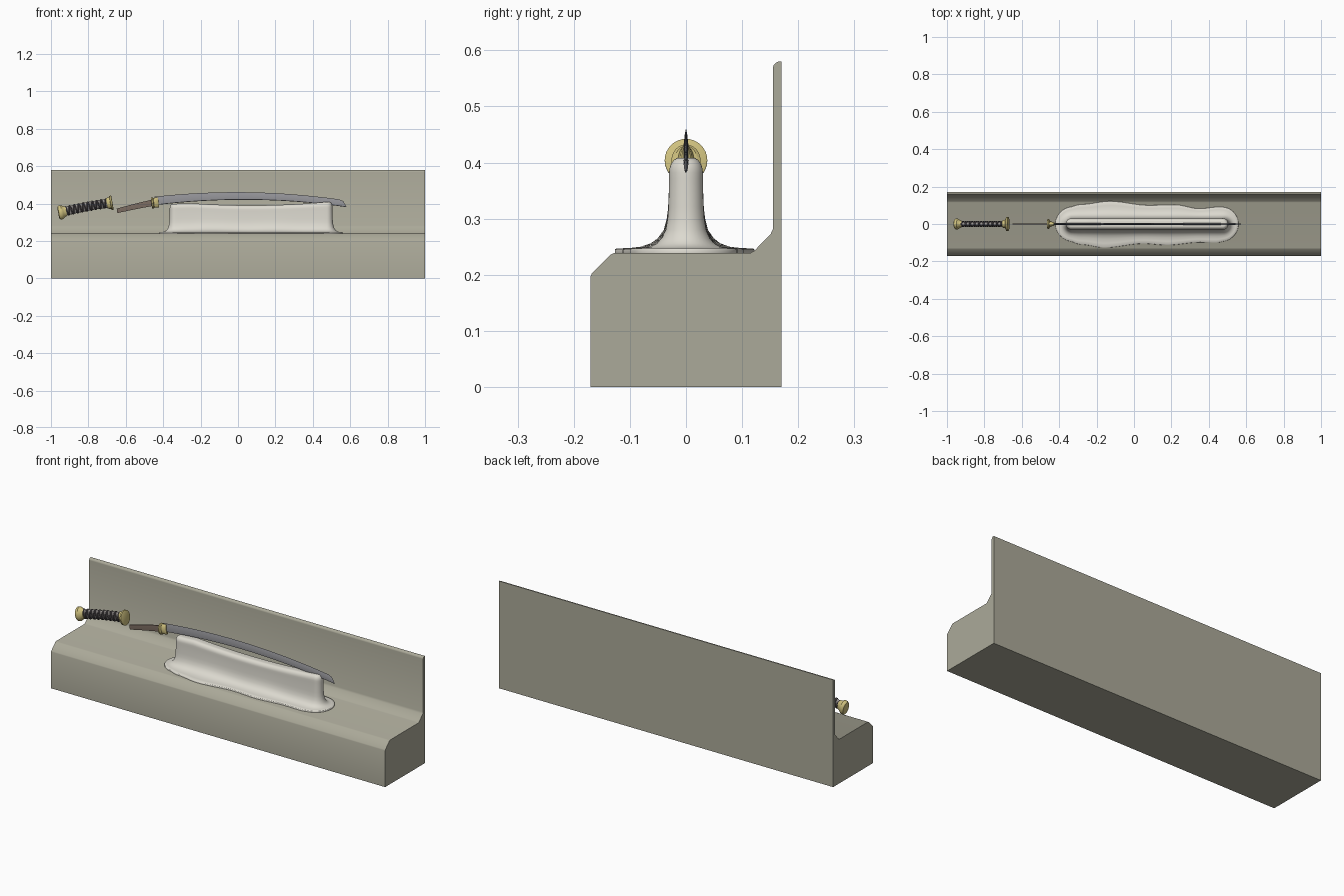
import bpy, math
from math import sin, cos, pi, radians

if "Cube" in bpy.data.objects:
    bpy.data.objects.remove(bpy.data.objects["Cube"])


def mat(name, c):
    m = bpy.data.materials.new(name)
    m.diffuse_color = (*c, 1)
    m.use_nodes = True
    m.node_tree.nodes["Principled BSDF"].inputs["Base Color"].default_value = m.diffuse_color
    return m


STONE = mat("stone", (0.41, 0.40, 0.32))
CLOTH = mat("pale_cloth", (0.72, 0.70, 0.63))
STEEL = mat("steel", (0.30, 0.30, 0.32))
TANG = mat("aged_iron", (0.20, 0.15, 0.12))
GOLD = mat("gold", (0.62, 0.53, 0.21))
CORE = mat("handle_skin", (0.30, 0.28, 0.27))
WRAP = mat("dark_wrap", (0.08, 0.07, 0.075))


def make(name, verts, faces, m, angle=35):
    me = bpy.data.meshes.new(name)
    me.from_pydata(verts, [], faces)
    ob = bpy.data.objects.new(name, me)
    bpy.context.collection.objects.link(ob)
    me.materials.append(m)
    bpy.ops.object.select_all(action='DESELECT')
    bpy.context.view_layer.objects.active = ob
    ob.select_set(True)
    bpy.ops.object.mode_set(mode='EDIT')
    bpy.ops.mesh.select_all(action='SELECT')
    bpy.ops.mesh.normals_make_consistent(inside=False)
    bpy.ops.object.mode_set(mode='OBJECT')
    bpy.ops.object.shade_smooth_by_angle(angle=radians(angle))
    return ob


def loft(name, rings, m, caps=True, angle=35):
    n = len(rings[0])
    verts = [p for r in rings for p in r]
    faces = [(i * n + j, i * n + (j + 1) % n, (i + 1) * n + (j + 1) % n, (i + 1) * n + j)
             for i in range(len(rings) - 1) for j in range(n)]
    if caps:
        faces += [tuple(range(n)), tuple(range(len(verts) - n, len(verts)))]
    return make(name, verts, faces, m, angle)


def interp(table, x):
    if x <= table[0][0]:
        return table[0][1]
    for (a, u), (b, v) in zip(table, table[1:]):
        if x <= b:
            t = (x - a) / (b - a)
            t = t * t * (3 - 2 * t)
            return u + (v - u) * t
    return table[-1][1]


# Base plinth with chamfered front and thin back wall
prof = [(-0.17, 0), (0.17, 0), (0.17, 0.58)]
prof += [(0.167 - 0.012 * sin(a), 0.568 + 0.012 * cos(a)) for a in [i * pi / 12 for i in range(7)]]
prof += [(0.155, 0.282), (0.151, 0.273), (0.122, 0.243), (0.115, 0.239), (-0.128, 0.239), (-0.134, 0.236),
         (-0.168, 0.202), (-0.17, 0.197)]
loft("plinth", [[(x, y, z) for y, z in prof] for x in (-1, 1)], STONE)

# Draped stand: stadium plan, flaring into an uneven skirt
BACK = [(-0.37, 0.055), (-0.28, 0.075), (-0.13, 0.092), (0.08, 0.07), (0.22, 0.073), (0.35, 0.052), (0.46, 0.062), (0.53, 0.05)]
FRONT = [(-0.37, 0.055), (-0.28, 0.08), (-0.16, 0.097), (0.05, 0.075), (0.18, 0.083), (0.35, 0.068), (0.44, 0.07), (0.53, 0.05)]
X0, X1, R, ARC, SIDE = -0.335, 0.475, 0.03, 9, 48
plan = [(X1, i * pi / 2 / ARC) for i in range(ARC + 1)]
plan += [(X1 + (X0 - X1) * i / SIDE, pi / 2) for i in range(1, SIDE)]
plan += [(X0, pi / 2 + i * pi / 2 / ARC) for i in range(ARC + 1)]
plan += [(x, -a) for x, a in reversed(plan[1:-1])]


def ring(z, off, flare):
    out = []
    for cx, a in plan:
        nx, ny = cos(a), sin(a)
        reach = interp(BACK if ny >= 0 else FRONT, cx + R * nx)
        d = R + off + flare * reach
        dip = 0.019 * max(0, 1 - ((cx - 0.07) / 0.41) ** 2) - 0.003
        dip += 0.010 * max(0, (-0.25 - cx) / 0.085)
        out.append((cx + d * nx, d * ny, z - dip * min(1, max(0, (z - 0.30) / 0.1))))
    return out


levels = [(0.239, 0, 1), (0.245, 0, 1), (0.247, 0, 0.97), (0.2475, 0, 0.75), (0.250, 0, 0.52), (0.256, 0, 0.34),
          (0.265, 0, 0.21), (0.28, 0, 0.10), (0.30, 0, 0.045), (0.32, 0, 0.02), (0.37, 0, 0)]
levels += [(0.38 + 0.026 * sin(a), -0.018 * (1 - cos(a)), 0) for a in [i * pi / 12 for i in range(7)]]
rings = [ring(*l) for l in levels]
n = len(plan)
verts = [p for r in rings for p in r]
faces = [(i * n + j, i * n + (j + 1) % n, (i + 1) * n + (j + 1) % n, (i + 1) * n + j)
         for i in range(len(rings) - 1) for j in range(n)]
t = len(verts) - n
faces += [(t, t + 1, t + n - 1)]
faces += [(t + i, t + i + 1, t + n - i - 1, t + n - i) for i in range(1, n // 2 - 1)]
faces += [(t + n // 2 - 1, t + n // 2, t + n // 2 + 1), tuple(range(n))]
make("draped_stand", verts, faces, CLOTH, 60)


# Curved blade: flat back below, ridge, sharp edge above
def back_z(x):
    return 0.42 - 0.13 * (x - 0.03) ** 2


rings = []
for i in range(49):
    x = -0.44 + 1.02 * i / 48
    h = 0.045 - 0.010 * i / 48
    k = 1.0
    if x > 0.53:
        k = max(0.04, math.sqrt(max(0, 1 - ((x - 0.53) / 0.05) ** 2)))
    z, s = back_z(x), 0.26 * (x - 0.03)
    sec = [(0, 0), (0.0030 * k, 0.0015), (0.0042 * k, 0.30 * h * k), (0.0022 * k, 0.75 * h * k), (0, h * k)]
    sec += [(-y, u) for y, u in reversed(sec[1:-1])]
    rings.append([(x + s * u, y, z + u) for y, u in sec])
loft("blade", rings, STEEL, angle=20)

# Tang
rings = []
for i in range(13):
    x = -0.645 + 0.2 * i / 12
    h, z = 0.024 + 0.010 * i / 12, back_z(x) - 0.012 + 0.010 * i / 12
    rings.append([(x - 0.15 * u, y, z + u) for y, u in
                  ((-0.003, 0), (0.003, 0), (0.004, h * 0.5), (0.003, h), (-0.003, h), (-0.004, h * 0.5))])
loft("tang", rings, TANG, angle=20)


# Turned fittings following a sloping axis; sections are (x, half width, half height)
def grip_axis(x):
    return 0.353 + 0.19 * (x + 0.945) + 0.25 * (x + 0.945) * (-0.68 - x), 0.18


def collar_axis(x):
    return 0.405 + 0.13 * (x + 0.44), 0.13


def fitting(name, axis, secs, m, sides=32):
    rs = []
    for x, ry, rz in secs:
        z, s = axis(x)
        rs.append([(x - s * rz * sin(a), ry * cos(a), z + rz * sin(a))
                   for a in [2 * pi * j / sides for j in range(sides)]])
    loft(name, rs, m)


fitting("pommel", grip_axis, [(-0.961, 0.016, 0.024), (-0.958, 0.025, 0.033), (-0.952, 0.029, 0.037),
                              (-0.942, 0.029, 0.037), (-0.935, 0.024, 0.032), (-0.926, 0.018, 0.027),
                              (-0.918, 0.017, 0.026)], GOLD)
fitting("guard", grip_axis, [(-0.683, 0.034, 0.034), (-0.681, 0.038, 0.038), (-0.673, 0.038, 0.038),
                             (-0.671, 0.034, 0.034)], GOLD)
fitting("grip_ferrule", grip_axis, [(-0.702, 0.018, 0.026), (-0.70, 0.020, 0.028), (-0.692, 0.022, 0.030),
                                    (-0.682, 0.026, 0.032)], GOLD)
fitting("grip_core", grip_axis, [(-0.925 + 0.23 * i / 12, 0.012, 0.023) for i in range(13)], CORE)
fitting("collar_rim", collar_axis, [(-0.463, 0.022, 0.026), (-0.461, 0.026, 0.029), (-0.454, 0.026, 0.029),
                                    (-0.450, 0.020, 0.026)], GOLD)
fitting("collar_sleeve", collar_axis, [(-0.453, 0.015, 0.026), (-0.445, 0.013, 0.026),
                                       (-0.428, 0.010, 0.027), (-0.425, 0.007, 0.026)], GOLD)

# Crossed cord wrapping on the grip
for side, d in (("left", 1), ("right", -1)):
    cu = bpy.data.curves.new("grip_wrap_" + side, 'CURVE')
    cu.dimensions = '3D'
    cu.bevel_depth, cu.bevel_resolution, cu.use_fill_caps = 0.0042, 1, True
    N = 200
    sp = cu.splines.new('POLY')
    sp.points.add(N)
    for i, p in enumerate(sp.points):
        x, a = -0.92 + 0.216 * i / N, d * 2 * pi * 9 * i / N
        z, s = grip_axis(x)
        u = 0.023 * cos(a)
        p.co = (x - s * u, 0.0122 * sin(a), z + u, 1)
    cu.materials.append(WRAP)
    bpy.context.collection.objects.link(bpy.data.objects.new(cu.name, cu))
